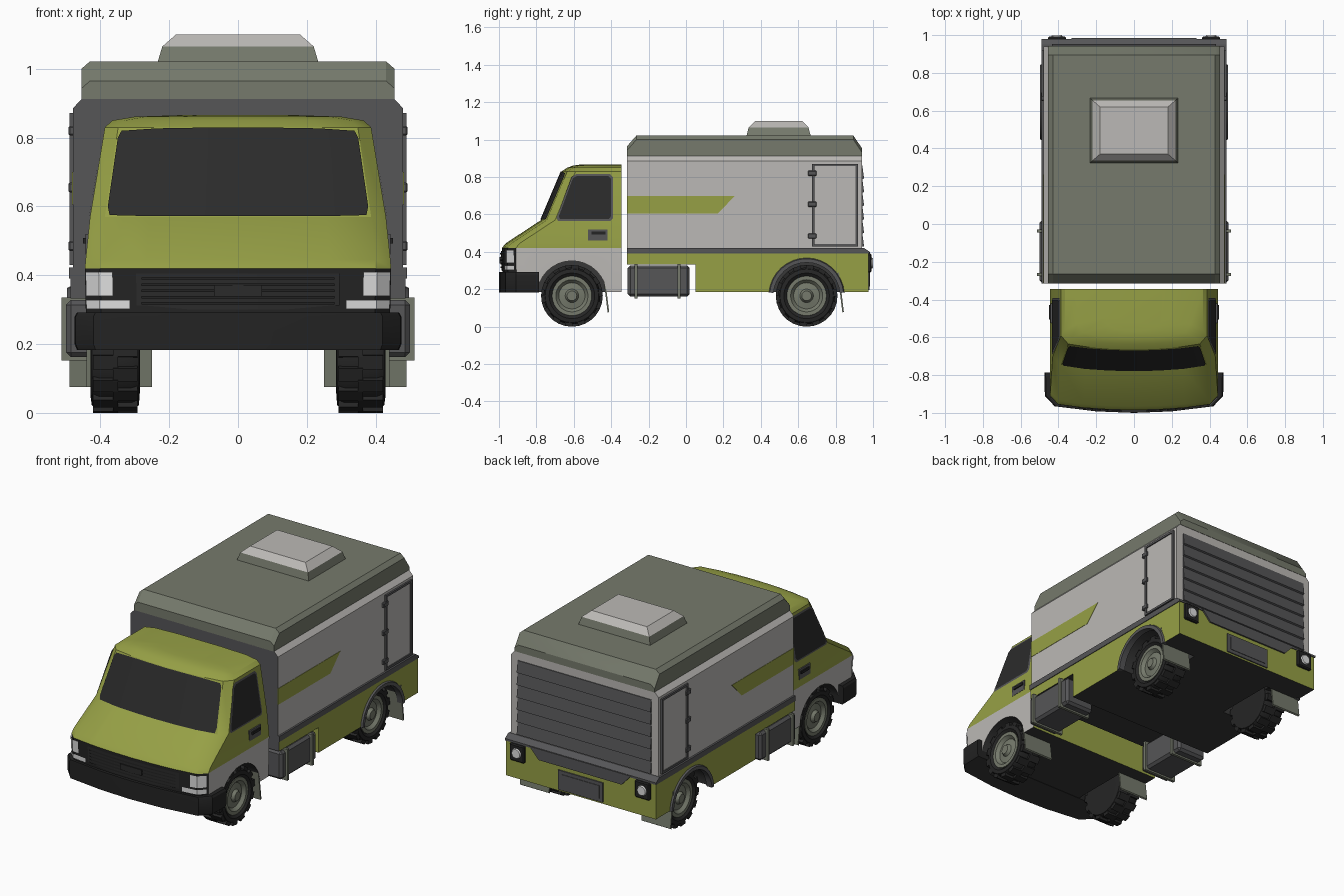
import bpy, bmesh, math
from mathutils import Matrix, Vector

if "Cube" in bpy.data.objects:
    bpy.data.objects.remove(bpy.data.objects["Cube"])


def material(name, r, g, b):
    m = bpy.data.materials.new(name)
    m.diffuse_color = (r, g, b, 1)
    m.use_nodes = True
    m.node_tree.nodes["Principled BSDF"].inputs["Base Color"].default_value = m.diffuse_color
    return m


LIME = material("lime paint", .305, .35, .06)
PALE = material("pale grey paint", .50, .485, .465)
SAGE = material("sage grey", .18, .195, .15)
DARK = material("dark grey trim", .092, .092, .096)
BLACK = material("black plastic", .017, .017, .017)
GLASS = material("dark glass", .024, .024, .024)
RUBBER = material("tyre rubber", .019, .019, .019)
LAMP = material("lamp white", .74, .74, .74)
UNDER = material("underbody", .04, .04, .04)


def finish(name, bm, mats, rule=None):
    """Turn a bmesh into an object; rule(face) picks the material index."""
    bmesh.ops.remove_doubles(bm, verts=bm.verts, dist=1e-5)
    bmesh.ops.recalc_face_normals(bm, faces=bm.faces)
    bm.normal_update()
    if rule:
        for f in bm.faces:
            f.material_index = rule(f)
    me = bpy.data.meshes.new(name)
    bm.to_mesh(me)
    bm.free()
    for m in (mats if isinstance(mats, list) else [mats]):
        me.materials.append(m)
    ob = bpy.data.objects.new(name, me)
    bpy.context.collection.objects.link(ob)
    return ob


def loft(name, rings, mats, rule=None, closed=False):
    """Skin closed rings of equal length; cap the ends unless closed."""
    bm = bmesh.new()
    vs = [[bm.verts.new(p) for p in r] for r in rings]
    n = len(rings[0])
    for a, b in zip(vs, vs[1:] + (vs[:1] if closed else [])):
        for i in range(n):
            j = (i + 1) % n
            bm.faces.new((a[i], a[j], b[j], b[i]))
    if not closed:
        bm.faces.new(vs[0])
        bm.faces.new(vs[-1])
    return finish(name, bm, mats, rule)


def side_prism(name, pts, x0, x1, mats, rule=None):
    return loft(name, [[(x, y, z) for y, z in pts] for x in (x0, x1)], mats, rule)


def box(name, x0, x1, y0, y1, z0, z1, mat, bevel=0):
    bm = bmesh.new()
    c = Vector(((x0 + x1) / 2, (y0 + y1) / 2, (z0 + z1) / 2))
    size = Matrix.Diagonal((abs(x1 - x0), y1 - y0, z1 - z0, 1))
    bmesh.ops.create_cube(bm, size=1, matrix=Matrix.Translation(c) @ size)
    if bevel:
        bmesh.ops.bevel(bm, geom=bm.edges[:], offset=bevel, segments=1, affect='EDGES')
    return finish(name, bm, mat)


def lathe(name, prof, y, z, s, mat, segs=28):
    """Spin an (r, x) profile about an axle along x."""
    rings = []
    for k in range(segs):
        a = 2 * math.pi * k / segs
        rings.append([(s * x, y + r * math.cos(a), z + r * math.sin(a)) for r, x in prof])
    return loft(name, rings, mat, closed=True)


def cut_arches(ob, y):
    for s in (-1, 1):
        c = lathe("arch_cutter", [(.001, .26), (.187, .26), (.187, .6), (.001, .6)], y, .165, s, UNDER, 32)
        c.hide_render = True
        m = ob.modifiers.new("arch", 'BOOLEAN')
        m.operation, m.object, m.solver = 'DIFFERENCE', c, 'EXACT'
        m.material_mode = 'TRANSFER'
        bpy.context.view_layer.objects.active = ob
        bpy.ops.object.modifier_apply(modifier=m.name)
        bpy.data.objects.remove(c)


# ---- Cab: lofted levels of (z, half width, nose y) with a bowed front
LEVELS = [(.185, .44, -.98), (.42, .445, -.985), (.445, .443, -.965), (.57, .43, -.775),
          (.83, .387, -.665), (.85, .365, -.635), (.861, .30, -.605), (.866, .15, -.57)]
BOW = [(0, 0), (.3, .003), (.6, .012), (.9, .03), (1, .075)]


def lerp_table(tab, t, k):
    for a, b in zip(tab, tab[1:]):
        if t <= b[0]:
            return a[k] + (b[k] - a[k]) * (t - a[0]) / (b[0] - a[0])
    return tab[-1][k]


def nose(f, z, off=0):
    """Point on the cab front at width fraction f and height z."""
    return (f * (lerp_table(LEVELS, z, 1) + off), lerp_table(LEVELS, z, 2) + lerp_table(BOW, abs(f), 1) - off, z)


def cab_paint(f):
    if f.normal.z < -.5:
        return 3
    if f.calc_center_median().z > .42 or f.normal.y > .5:
        return 0
    return 2 if f.normal.y < -.5 else 1


fr = [1, .9, .6, .3, 0, -.3, -.6, -.9, -1]
cab = loft("cab", [[(w, -.345, z)] + [nose(f, z) for f in fr] + [(-w, -.345, z)] for z, w, _ in LEVELS],
           [LIME, PALE, BLACK, UNDER], cab_paint)
cut_arches(cab, -.61)


def front_plate(name, cols, mat, off=.005):
    """Thin plate following the cab front; cols are (f, z low, z high)."""
    bm = bmesh.new()
    vs = [[bm.verts.new(nose(f, z, off)) for z in (lo, hi)] for f, lo, hi in cols]
    for a, b in zip(vs, vs[1:]):
        bm.faces.new((a[0], b[0], b[1], a[1]))
    return finish(name, bm, mat)


half = [(.88, .60, .80), (.86, .575, .82), (.6, .572, .827), (.3, .572, .829)]
front_plate("windshield", half + [(0, .572, .829)] + [(-f, a, b) for f, a, b in half[::-1]], GLASS)
front_plate("grille", [(f, .30 + .012 * (abs(f) > .5), .405) for f in (.66, .6, .3, 0, -.3, -.6, -.66)], GLASS, .004)
for i in range(5):
    z = .315 + i * .018
    front_plate("grille_slat", [(f, z, z + .007) for f in (.62, .6, .3, 0, -.3, -.6, -.62)], BLACK, .009)
box("front_badge_plate", -.07, .07, -.997, -.98, .338, .372, GLASS)
for s in (-1, 1):
    front_plate("headlight", [(s * f, .34, .41) for f in (.81, .9, .985)], LAMP)
    front_plate("indicator", [(s * f, .302, .328) for f in (.70, .9, .985)], LAMP)

# Bumper wrapping round the nose
plan = [(.475, -.785), (.472, -.91), (.42, -.965), (.2, -.992), (0, -1.0)]
plan += [(-x, y) for x, y in plan[-2::-1]]
loft("front_bumper", [[(x * k, y, z) for x, y in plan] for z, k in ((.183, .985), (.20, 1), (.28, 1), (.292, .985))],
     [BLACK, UNDER], lambda f: int(f.normal.z < -.9))

# Cab side windows and handles
win = [(-.685, .585), (-.678, .572), (-.41, .572), (-.398, .585), (-.398, .795), (-.412, .81), (-.585, .81), (-.608, .795)]
for s in (-1, 1):
    for name, grow, off, mat in (("window_frame", 1.05, .003, DARK), ("side_window", .97, .006, GLASS)):
        bm = bmesh.new()
        pts = [(-.535 + (y + .535) * grow, .69 + (z - .69) * grow) for y, z in win]
        bm.faces.new([bm.verts.new((s * (lerp_table(LEVELS, z, 1) + off), y, z)) for y, z in pts])
        finish(name, bm, mat)
    box("handle_plate", s * .42, s * .443, -.525, -.42, .46, .52, DARK)
    box("door_handle", s * .43, s * .45, -.505, -.43, .492, .508, BLACK)

# ---- Cargo body with chamfered shoulders, dark front wall
sec = [(.48, .415), (.48, .885), (.455, .912), (-.455, .912), (-.48, .885), (-.48, .415)]
loft("cargo_body", [[(x, y, z) for x, z in sec] for y in (-.315, .94)], [PALE, DARK],
     lambda f: int(f.normal.y < -.5))


# Roof cap: chamfered section dropped at both ends
def roof_ring(y, d):
    p = [(.455, .91), (.455, 1.0 - d), (.43, 1.022 - d)]
    return [(x, y, z) for x, z in p] + [(-x, y, z) for x, z in p[::-1]]


loft("roof_cap", [roof_ring(-.315, .057), roof_ring(-.265, 0), roof_ring(.895, 0), roof_ring(.942, .07)], SAGE)


# Roof vent
def rect(hx, hy, z):
    return [(sx * hx, .495 + sy * hy, z) for sx, sy in ((1, 1), (-1, 1), (-1, -1), (1, -1))]


loft("roof_vent", [rect(.235, .173, 1.015), rect(.22, .16, 1.065), rect(.18, .125, 1.10)], [SAGE, PALE],
     lambda f: int(f.calc_center_median().z > 1.07))


# Lower skirt with tank recess and rear wheel arches
def skirt_paint(f):
    return 1 if f.normal.z < -.5 else 2 if f.calc_center_median().y < -.31 else 0


skirt = side_prism("lower_skirt", [(-.315, .395), (-.315, .333), (.052, .333), (.052, .185), (.975, .185), (.975, .395)],
                   -.487, .487, [LIME, UNDER, DARK], skirt_paint)
cut_arches(skirt, .645)
side_prism("body_trim", [(-.315, .39), (.98, .39), (.98, .402), (.95, .422), (-.315, .422)], -.491, .491, DARK)

# Rear roller shutter, step and plate holder
saw = [(.93, .865), (.93, .43)]
for i in range(6):
    z = .43 + i * .0725
    saw += [(.952, z), (.943, z + .068)]
side_prism("roller_shutter", saw, -.435, .435, DARK)
loft("rear_step", [[(x, y, z) for x, z in ((-.33, .40), (-.27, .335), (.27, .335), (.33, .40))] for y in (.96, .984)], DARK)
box("plate_holder", -.145, .145, .96, .982, .195, .31, DARK)
box("plate_recess", -.125, .125, .96, .985, .215, .29, DARK)

for s in (-1, 1):
    # Painted stripe and side door
    side_prism("side_stripe", [(-.315, .605), (.17, .605), (.262, .70), (-.315, .70)], s * .478, s * .482, LIME)
    box("side_door", s * .47, s * .484, .69, .91, .44, .86, PALE)
    for y in (.675, .907):
        box("door_frame_post", s * .47, s * .49, y, y + .013, .43, .87, DARK)
    for z in (.43, .858):
        box("door_frame_rail", s * .47, s * .49, .675, .92, z, z + .013, DARK)
    for z in (.485, .655, .82):
        box("door_hinge", s * .47, s * .493, .652, .698, z - .014, z + .014, DARK, .004)
    # Rear lamps
    box("rear_lamp_housing", s * .36, s * .455, .965, .992, .29, .39, BLACK, .006)
    bm = bmesh.new()
    bmesh.ops.create_cone(bm, cap_ends=True, segments=16, radius1=.034, radius2=.026, depth=.016,
                          matrix=Matrix.Translation((s * .408, .992, .34)) @ Matrix.Rotation(-math.pi / 2, 4, 'X'))
    finish("rear_lamp", bm, LAMP)
    # Fuel tank and straps
    box("side_tank", s * .31, s * .50, -.312, .02, .162, .328, DARK, .014)
    for y in (-.275, -.045):
        box("tank_strap", s * .30, s * .513, y, y + .016, .152, .335, SAGE)
    # Rear arch trim
    rings = []
    for k in range(17):
        a = math.radians(5 + 170 * k / 16)
        rings.append([(s * x, .645 + r * math.cos(a), .165 + r * math.sin(a))
                      for r, x in ((.178, .46), (.178, .497), (.198, .497), (.206, .48))])
    loft("rear_arch_trim", rings, DARK)
    # Wheels and mud flaps
    for y, flap_in in ((-.61, .25), (.645, .30)):
        lathe("tyre", [(.10, .41), (.122, .428), (.143, .425), (.152, .405), (.152, .31), (.143, .288), (.10, .285), (0, .295),
                       (0, .31), (.10, .31)], y, .165, s, RUBBER)
        lathe("wheel_rim", [(0, .425), (.026, .425), (.036, .408), (.07, .402), (.086, .42), (.106, .42), (.108, .32), (0, .32)],
              y, .165, s, SAGE)
        bm = bmesh.new()
        for k in range(28):
            rot = Matrix.Rotation(2 * math.pi * (k + .5) / 28, 4, 'X')
            x = .385 if k % 2 else .328
            bmesh.ops.create_cube(bm, size=1, matrix=Matrix.Translation((s * x, y, .165)) @ rot
                                  @ Matrix.Translation((0, 0, .1535)) @ Matrix.Diagonal((.072, .04, .021, 1)))
        finish("tyre_tread", bm, RUBBER)
        y0 = y + .165
        side_prism("mud_flap", [(y0, .29), (y0 + .008, .29), (y0 + .034, .08), (y0 + .026, .075)],
                   s * flap_in, s * (flap_in + .19), SAGE)

# Smooth curved parts while keeping creases
bpy.ops.object.select_all(action='SELECT')
bpy.context.view_layer.objects.active = cab
bpy.ops.object.shade_smooth_by_angle(angle=math.radians(28))
